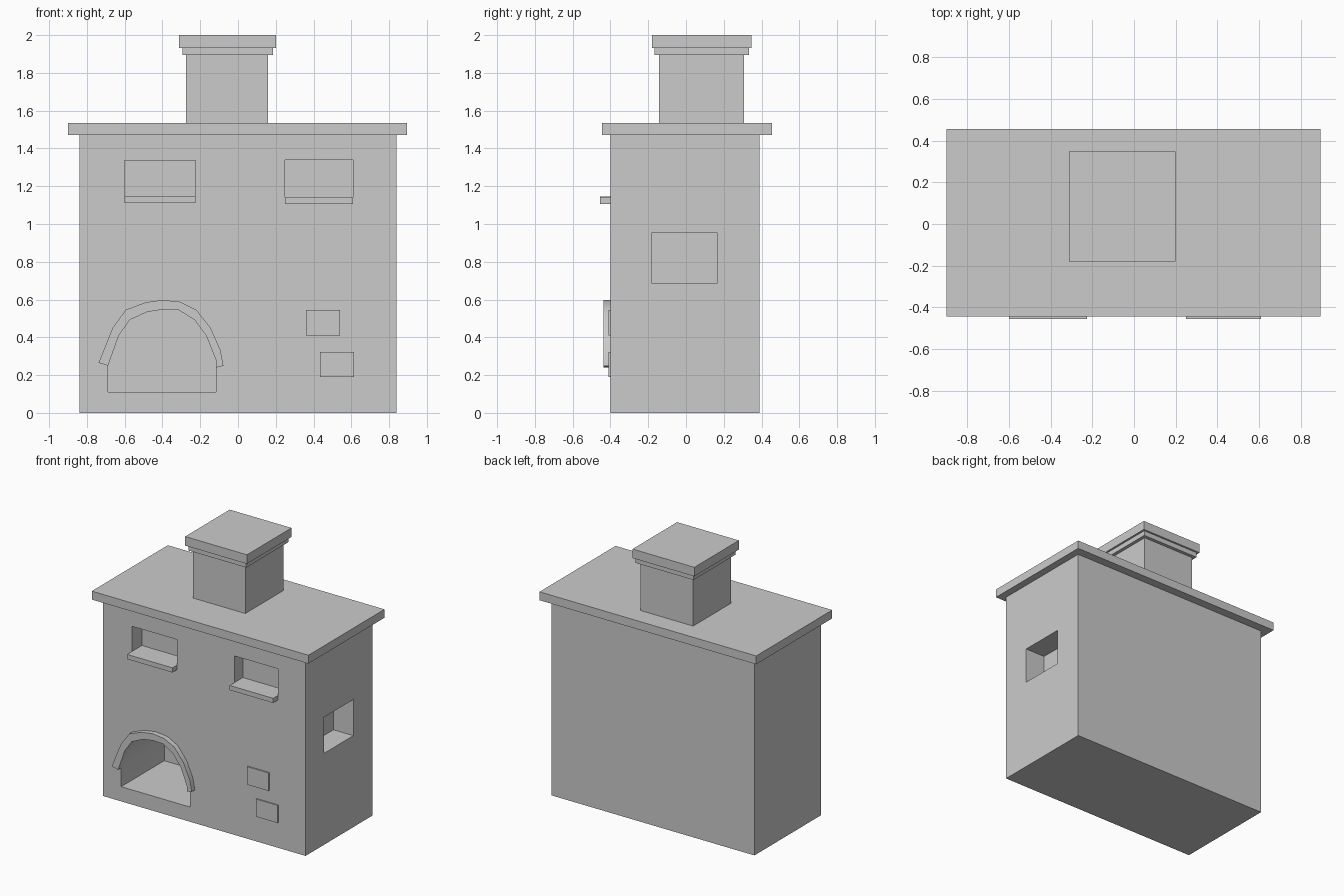
import bpy, bmesh

if "Cube" in bpy.data.objects:
    bpy.data.objects.remove(bpy.data.objects["Cube"])


def prism(name, profile, y0, y1):
    """Extrude an XZ outline from y0 to y1."""
    bm = bmesh.new()
    face = bm.faces.new([bm.verts.new((x, y0, z)) for x, z in profile])
    ext = bmesh.ops.extrude_face_region(bm, geom=[face])
    moved = [v for v in ext["geom"] if isinstance(v, bmesh.types.BMVert)]
    bmesh.ops.translate(bm, verts=moved, vec=(0, y1 - y0, 0))
    bmesh.ops.recalc_face_normals(bm, faces=bm.faces)
    mesh = bpy.data.meshes.new(name)
    bm.to_mesh(mesh)
    bm.free()
    ob = bpy.data.objects.new(name, mesh)
    bpy.context.collection.objects.link(ob)
    return ob


def box(name, x, y, z):
    return prism(name, [(x[0], z[0]), (x[1], z[0]), (x[1], z[1]), (x[0], z[1])], *y)


def carve(target, cutter):
    mod = target.modifiers.new("carve", 'BOOLEAN')
    mod.operation, mod.solver, mod.object = 'DIFFERENCE', 'EXACT', cutter
    bpy.context.view_layer.objects.active = target
    bpy.ops.object.modifier_apply(modifier=mod.name)
    bpy.data.objects.remove(cutter)


def smooth(ob):
    bpy.ops.object.select_all(action='DESELECT')
    ob.select_set(True)
    bpy.context.view_layer.objects.active = ob
    bpy.ops.object.shade_smooth_by_angle()


# Arch outlines, left to right
inner = [(-.688, .25), (-.632, .407), (-.574, .492), (-.479, .535), (-.4, .547),
         (-.315, .545), (-.23, .492), (-.167, .407), (-.117, .28), (-.117, .24)]
outer = [(-.738, .265), (-.664, .45), (-.595, .545), (-.49, .585), (-.4, .598),
         (-.305, .588), (-.22, .545), (-.145, .45), (-.093, .333), (-.077, .249)]

# Stove body with its firebox, two front niches and one side niche
body = box("stove_body", (-.84, .84), (-.4, .39), (0, 1.475))
carve(body, prism("firebox_cutter", [(-.117, .11), (-.688, .11)] + inner, -.5, .11))
niches = [("left", -.6, -.225, 1.145, 1.335, .12), ("right", .25, .61, 1.14, 1.34, .1)]
for side, x0, x1, z0, z1, depth in niches:
    carve(body, box("niche_cutter", (x0, x1), (-.5, -.4 + depth), (z0, z1)))
    # Sill below each front niche
    box(side + "_niche_sill", (x0, x1), (-.455, -.39), (z0 - .035, z0))
carve(body, box("side_niche_cutter", (.675, 1), (-.18, .165), (.685, .955)))
smooth(body)

# Raised arch trim around the firebox
smooth(prism("firebox_arch", outer + inner[::-1], -.438, -.4))

# Shallow bricks showing on the front
box("upper_brick", (.36, .54), (-.41, -.39), (.41, .545))
box("lower_brick", (.435, .615), (-.41, -.39), (.19, .322))

# Overhanging top slab
box("top_slab", (-.9, .895), (-.445, .455), (1.472, 1.535))

# Chimney with stepped cap
box("chimney", (-.275, .16), (-.142, .308), (1.53, 1.9))
box("chimney_lower_cap", (-.295, .185), (-.167, .333), (1.895, 1.935))
box("chimney_upper_cap", (-.312, .2), (-.18, .347), (1.932, 2.0))
